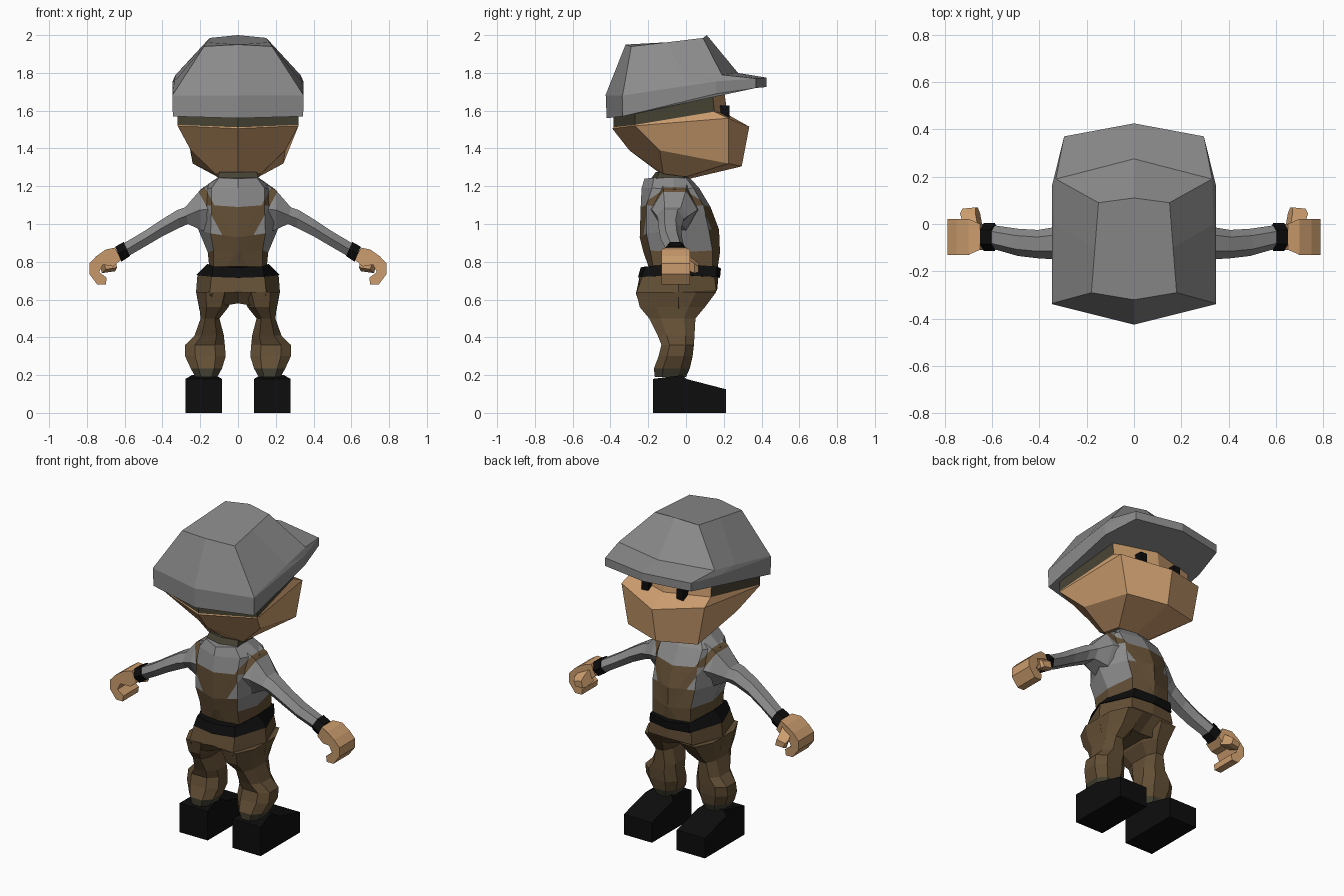
import bpy, bmesh
from mathutils import Vector

cube = bpy.data.objects.get("Cube")
if cube:
    bpy.data.objects.remove(cube, do_unlink=True)


def material(name, rgb):
    m = bpy.data.materials.new(name)
    m.use_nodes = True
    m.diffuse_color = (*rgb, 1)
    bsdf = next(n for n in m.node_tree.nodes if n.type == 'BSDF_PRINCIPLED')
    bsdf.inputs["Base Color"].default_value = (*rgb, 1)
    bsdf.inputs["Roughness"].default_value = 0.9
    return m


GREY = material("grey cloth", (0.26, 0.26, 0.26))
BROWN = material("brown overalls", (0.125, 0.078, 0.036))
SKIN = material("skin", (0.60, 0.335, 0.155))
OLIVE = material("dark olive", (0.062, 0.056, 0.034))
BLACK = material("black", (0.004, 0.004, 0.004))


def finish(name, bm, mats, paint=None, mirror=False):
    """Turn a bmesh into an object, colouring faces by their centre."""
    bmesh.ops.recalc_face_normals(bm, faces=bm.faces)
    if paint:
        for f in bm.faces:
            f.material_index = paint(f.calc_center_median())
    me = bpy.data.meshes.new(name)
    bm.to_mesh(me)
    bm.free()
    for m in mats:
        me.materials.append(m)
    ob = bpy.data.objects.new(name, me)
    bpy.context.scene.collection.objects.link(ob)
    if mirror:
        ob.modifiers.new("Mirror", 'MIRROR').use_mirror_merge = False
    return ob


def loft(rings):
    """Skin closed rings of points and cap both ends."""
    bm = bmesh.new()
    vs = [[bm.verts.new(p) for p in r] for r in rings]
    n = len(vs[0])
    for a, b in zip(vs, vs[1:]):
        for i in range(n):
            j = (i + 1) % n
            bm.faces.new((a[i], a[j], b[j], b[i]))
    bm.faces.new(vs[0])
    bm.faces.new(vs[-1])
    return bm


def full(half):
    """Close a half ring that starts and ends on the centre line."""
    return half + [(-x, y, z) for x, y, z in half[-2:0:-1]]


def sym_loft(halves):
    return loft([full(h) for h in halves])


def prism(profile, y0, y1):
    """Extrude an x-z profile along y."""
    return loft([[(x, y, z) for x, z in profile] for y in (y0, y1)])


# Shoulder straps are a slanted band cut into the torso and arms
def strap_value(c):
    return abs(c.x) - 0.55 * (c.z - 1.1)


def cut_straps(bm, sides):
    for s in sides:
        for d in (0.125, 0.17):
            bmesh.ops.bisect_plane(bm, geom=bm.verts[:] + bm.edges[:] + bm.faces[:],
                                   plane_co=(s * d, 0, 1.1), plane_no=(s, 0, -0.55))


def is_strap(c):
    return c.z > 1.09 and 0.125 < strap_value(c) < 0.17


# Cap: crown, fold and brim
finish("cap", sym_loft([
    [(0, .11, 2.0), (.15, .09, 1.985), (.165, -.1, 1.962), (.18, -.29, 1.94), (0, -.32, 1.95)],
    [(0, .275, 1.80), (.33, .19, 1.79), (.337, 0, 1.755), (.345, -.335, 1.685), (0, -.425, 1.685)],
    [(0, .425, 1.775), (.295, .37, 1.77), (.347, .16, 1.755), (.347, -.338, 1.68), (0, -.425, 1.68)],
    [(0, .425, 1.725), (.295, .37, 1.72), (.345, .16, 1.69), (.345, -.335, 1.57), (0, -.42, 1.56)],
]), [GREY])

# Head: chin, jaw, cheeks, brow, then the wall up into the cap with hair round the back
HEAD = [
    [(0, .02, 1.24), (.11, 0, 1.25), (.12, -.12, 1.265), (0, -.14, 1.27)],
    [(0, .295, 1.305), (.24, .225, 1.32), (.25, -.14, 1.39), (0, -.30, 1.39)],
    [(0, .335, 1.515), (.285, .225, 1.56), (.32, -.27, 1.52), (0, -.39, 1.505)],
    [(0, .22, 1.58), (.275, .15, 1.595), (.32, -.27, 1.525), (0, -.385, 1.512)],
    [(0, .20, 1.72), (.275, .14, 1.70), (.32, -.27, 1.60), (0, -.385, 1.59)],
]
finish("head", sym_loft(HEAD), [SKIN, OLIVE],
       lambda c: int(c.z > 1.54 and c.y < .1 and c.z > 1.58 + .22 * (c.y + .05)
                     or c.z > 1.54 and c.y < -.2))

# Eyes
bm = bmesh.new()
bmesh.ops.create_cube(bm, size=1)
for v in bm.verts:
    v.co = Vector((.12 + v.co.x * .045, .205 + v.co.y * .05, 1.595 + v.co.z * .065))
finish("eyes", bm, [BLACK], mirror=True)

# Neck
finish("neck", sym_loft([
    [(0, .02, 1.22), (.11, 0, 1.22), (.11, -.17, 1.22), (0, -.2, 1.22)],
    [(0, 0, 1.275), (.1, -.02, 1.275), (.1, -.14, 1.275), (0, -.16, 1.275)],
]), [OLIVE])

# Torso: shirt with bib panels front and back
bm = sym_loft([
    [(0, .165, .75), (.13, .14, .75), (.15, -.04, .75), (.13, -.17, .75), (0, -.19, .75)],
    [(0, .18, .85), (.13, .14, .86), (.16, -.04, .85), (.13, -.19, .86), (0, -.225, .85)],
    [(0, .175, .97), (.145, .12, .97), (.21, -.05, .97), (.145, -.21, .95), (0, -.245, .93)],
    [(0, .13, 1.09), (.14, .09, 1.10), (.25, -.06, 1.08), (.14, -.21, 1.10), (0, -.24, 1.09)],
    [(0, .07, 1.19), (.14, .04, 1.19), (.195, -.06, 1.185), (.14, -.18, 1.19), (0, -.235, 1.19)],
    [(0, .02, 1.245), (.1, 0, 1.245), (.11, -.07, 1.245), (.1, -.17, 1.245), (0, -.22, 1.24)],
])
cut_straps(bm, (1, -1))


def torso_paint(c):
    bib = c.z < 1.097 and abs(c.x) < .12 and (c.y > .05 or c.y < -.16)
    return int(c.z < .86 or bib or is_strap(c))


finish("torso", bm, [GREY, BROWN], torso_paint)


# Arm: six-sided rings from (top x, top z, bottom x, bottom z, back y, front y)
def arm_ring(xt, zt, xb, zb, y0, y1):
    a, b = y0 + .25 * (y1 - y0), y0 + .75 * (y1 - y0)
    xm, zm = (xt + xb) / 2, (zt + zb) / 2
    return [(xt, a, zt), (xt, b, zt), (xm, y1, zm), (xb, b, zb), (xb, a, zb), (xm, y0, zm)]


bm = loft([arm_ring(*r) for r in (
    (.13, 1.215, .13, .94, -.19, .07),
    (.20, 1.18, .20, .97, -.18, .06),
    (.28, 1.088, .265, 1.0, -.155, .015),
    (.32, 1.075, .31, .98, -.15, -.01),
    (.41, 1.02, .40, .935, -.145, -.025),
    (.50, .96, .48, .888, -.135, -.02),
    (.61, .895, .58, .83, -.105, -.005))])
cut_straps(bm, (1,))
finish("arms", bm, [GREY, BROWN], lambda c: int(is_strap(c)), mirror=True)

# Wrist bands
finish("wrist_bands", loft([arm_ring(*r) for r in (
    (.605, .905, .572, .83, -.115, .005),
    (.65, .88, .618, .80, -.115, .005))]), [BLACK], mirror=True)

# Hand: curled mitten, narrowed at the wrist, with a thumb
bm = prism([(.62, .81), (.65, .875), (.70, .865), (.75, .83), (.787, .79), (.787, .735), (.745, .68),
            (.70, .68), (.695, .715), (.735, .745), (.715, .785), (.66, .775)], -.13, .022)
for v in bm.verts:
    if v.co.x < .69 and v.co.z > .75:
        v.co.y = -.055 + (v.co.y + .055) * .72
finish("hands", bm, [SKIN], mirror=True)
finish("thumbs", loft([
    [(.64, -.01, .77), (.70, -.01, .76), (.72, -.01, .83), (.66, -.01, .85)],
    [(.65, .045, .75), (.72, .045, .74), (.735, .045, .79), (.67, .045, .81)],
    [(.66, .07, .75), (.71, .065, .745), (.725, .065, .775), (.67, .07, .79)],
]), [SKIN], mirror=True)

# Belt, dipping at the centre front and back
finish("belt", sym_loft([
    [(0, .18, .715), (.14, .16, .72), (.222, -.04, .73), (.14, -.235, .72), (0, -.255, .715)],
    [(0, .185, .765), (.13, .165, .775), (.162, -.04, .79), (.13, -.215, .775), (0, -.24, .77)],
]), [BLACK])

# Trouser seat
finish("trouser_seat", sym_loft([
    [(0, .172, .725), (.14, .15, .725), (.215, -.04, .73), (.14, -.23, .725), (0, -.245, .725)],
    [(0, .165, .65), (.15, .16, .65), (.222, -.04, .64), (.15, -.265, .63), (0, -.25, .64)],
    [(0, .05, .58), (.12, .09, .56), (.205, -.04, .55), (.12, -.24, .56), (0, -.16, .58)],
]), [BROWN])


# Legs: eight-sided rings from (z, inner x, outer x, back y, front y)
def leg_ring(z, x0, x1, y0, y1):
    cx, cy, w, d = (x0 + x1) / 2, (y0 + y1) / 2, (x1 - x0) / 2, (y1 - y0) / 2
    k = ((1, .5), (.5, 1), (-.5, 1), (-1, .5), (-1, -.5), (-.5, -1), (.5, -1), (1, -.5))
    return [(cx + w * a, cy + d * b, z) for a, b in k]


finish("legs", loft([leg_ring(*r) for r in (
    (.64, .02, .222, -.265, .16), (.56, .05, .205, -.245, .10),
    (.50, .098, .198, -.195, .05), (.41, .075, .23, -.15, .045),
    (.36, .07, .28, -.13, .042), (.30, .065, .28, -.145, .035),
    (.235, .085, .25, -.17, .02), (.19, .11, .225, -.165, 0))]),
    [BROWN, OLIVE], lambda c: int(c.z < .235), mirror=True)

# Boots: side profile in y-z widened along x
bm = loft([[(x, -.175, 0), (x, .212, 0), (x, .212, .125), (x, 0, .18), (x, -.02, .2), (x, -.175, .18)]
           for x in (.085, .278)])
for v in bm.verts:
    if v.co.z > .19:
        v.co.x = .18 + (v.co.x - .18) * .65
finish("boots", bm, [BLACK], mirror=True)
